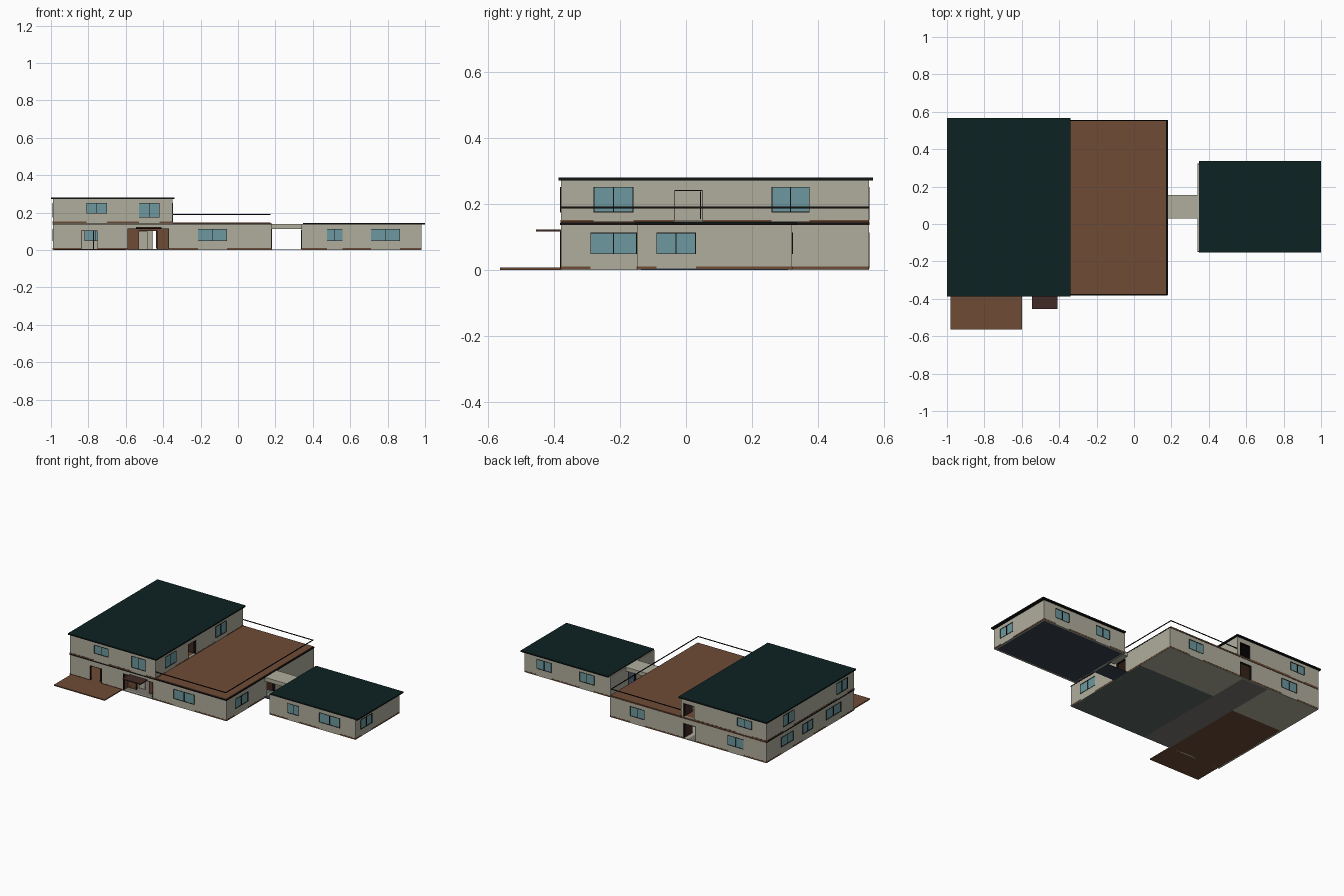
import bpy, bmesh

if "Cube" in bpy.data.objects:
    bpy.data.objects.remove(bpy.data.objects["Cube"])


def material(name, r, g, b):
    m = bpy.data.materials.new(name)
    m.use_nodes = True
    m.diffuse_color = (r, g, b, 1)
    bsdf = next(n for n in m.node_tree.nodes if n.type == "BSDF_PRINCIPLED")
    bsdf.inputs["Base Color"].default_value = (r, g, b, 1)
    bsdf.inputs["Roughness"].default_value = 0.8
    return m


PLASTER = material("plaster", .434, .423, .332)
ROOF = material("dark_green_roof", .004, .016, .016)
WOOD = material("brown_wood", .156, .069, .036)
DARK_WOOD = material("dark_brown_wood", .054, .023, .018)
GLASS = material("blue_glass", .15, .314, .342)
TRIM = material("black_trim", .007, .005, .005)
SLATE = material("slate_floor", .038, .054, .08)
GREEN_FLOOR = material("grey_green_floor", .102, .136, .122)
GREY_FLOOR = material("grey_floor", .191, .178, .159)

THICK = 0.012
FRAME = 0.004


def finish(name, bm, mat):
    mesh = bpy.data.meshes.new(name)
    bm.to_mesh(mesh)
    bm.free()
    mesh.materials.append(mat)
    ob = bpy.data.objects.new(name, mesh)
    bpy.context.collection.objects.link(ob)
    return ob


def add_box(bm, xs, ys, zs):
    verts = bmesh.ops.create_cube(bm, size=1)["verts"]
    for v in verts:
        v.co = [(lo + hi) / 2 + c * (hi - lo) for c, (lo, hi) in zip(v.co, (xs, ys, zs))]


def box(name, xs, ys, zs, mat):
    bm = bmesh.new()
    add_box(bm, xs, ys, zs)
    return finish(name, bm, mat)


def boxes(name, axis, pos, out, parts, mat):
    """Boxes on a wall: each part is (along range, depth range outwards, height range)."""
    bm = bmesh.new()
    for along, depth, zs in parts:
        d = sorted(pos + out * k for k in depth)
        add_box(bm, *((along, d, zs) if axis == "x" else (d, along, zs)))
    if parts:
        return finish(name, bm, mat)
    bm.free()


def wall(name, axis, pos, out, span, zs, windows=(), doors=(), mat=PLASTER, leaf=True):
    """Wall panel with real openings, glazing, frames, door leaves and a skirting strip."""
    holes = list(windows) + list(doors)
    cuts_a = sorted({*span, *[h[0] for h in holes], *[h[1] for h in holes]})
    cuts_z = sorted({*zs, *[h[2] for h in holes], *[h[3] for h in holes]})
    centre = pos - out * THICK / 2
    bm = bmesh.new()
    grid = {}
    for a in cuts_a:
        for z in cuts_z:
            grid[a, z] = bm.verts.new((a, centre, z) if axis == "x" else (centre, a, z))
    for a, b in zip(cuts_a, cuts_a[1:]):
        for z, t in zip(cuts_z, cuts_z[1:]):
            am, zm = (a + b) / 2, (z + t) / 2
            if not any(h[0] < am < h[1] and h[2] < zm < h[3] for h in holes):
                bm.faces.new([grid[k] for k in ((a, z), (b, z), (b, t), (a, t))])
    bmesh.ops.recalc_face_normals(bm, faces=bm.faces)
    solid = finish(name, bm, mat).modifiers.new("thickness", "SOLIDIFY")
    solid.thickness, solid.offset = THICK, 0

    deep = (-THICK - .001, .002)
    panes, frames, leaves, skirts = [], [], [], []
    for a, b, z, t in windows:
        panes.append(((a, b), (-.008, -.001), (z, t)))
        mid = (a + b) / 2
        frames += [((a, b), deep, (z, z + FRAME / 2)),
                   ((mid - .0015, mid + .0015), deep, (z, t))]
    for a, b, z, t in doors:
        leaves.append(((b - .008, b - .004), (-THICK - .07, -THICK), (z + .004, t - .004)))
    for a, b, z, t in holes:
        frames += [((a, b), deep, (t - FRAME / 2, t)),
                   ((a, a + FRAME / 2), deep, (z, t)), ((b - FRAME / 2, b), deep, (z, t))]
    start = span[0]
    for h in sorted(holes) + [(span[1], span[1])]:
        if h[0] > start:
            skirts.append(((start, h[0]), (-.002, .001), (zs[0] + .003, zs[0] + .01)))
        start = max(start, h[1])
    boxes(name + "_glass", axis, pos, out, panes, GLASS)
    boxes(name + "_frames", axis, pos, out, frames, TRIM)
    if leaf:
        boxes(name + "_door_leaf", axis, pos, out, leaves, DARK_WOOD)
    boxes(name + "_skirting", axis, pos, out, skirts, WOOD)


# Extents of the main block, its upper storey and the annex
W, M, E = -.99, -.35, .18
S, N = -.38, .555
AW, AE, AS, AN = .34, .98, -.148, .322
LOW, HIGH = (0, .14), (.142, .274)
SILL, HEAD = .048, .113
UP_SILL, UP_HEAD = .175, .252


def low(a, b):
    return a, b, SILL, HEAD


def up(a, b):
    return a, b, UP_SILL, UP_HEAD


# Ground floor walls
wall("front_lower_wall", "x", S, -1, (W, E), LOW, [low(-.215, -.06)],
     [(-.84, -.75, .005, .105)] + [(-.59, -.37, .005, .116)], leaf=False)
wall("back_lower_wall", "x", N, 1, (W, E), LOW, [low(-.08, .03), low(-.82, -.7)],
     [(-.46, -.37, .005, .105)])
wall("left_lower_wall", "y", E, 1, (S, N), LOW, [low(-.29, -.15)], [(.05, .135, .005, .108)])
wall("right_lower_wall", "y", W, -1, (S, N), LOW,
     [low(-.24, -.08), low(.06, .17), low(.27, .4)])

# Upper storey walls
wall("front_upper_wall", "x", S, -1, (W, M), HIGH,
     [(-.81, -.7, .195, UP_HEAD), up(-.53, -.42)])
wall("back_upper_wall", "x", N, 1, (W, M), HIGH, [(-.88, -.77, .195, UP_HEAD)],
     [(-.45, -.37, .15, .24)])
wall("left_upper_wall", "y", M, 1, (S, N), HIGH, [up(-.28, -.16), up(.26, .375)],
     [(-.035, .05, .15, .242)])
wall("right_upper_wall", "y", W, -1, (S, N), HIGH, [up(-.31, -.19), up(.26, .38)])

# Annex walls
wall("annex_front_wall", "x", AS, -1, (AW, AE), LOW, [low(.475, .56), low(.71, .865)])
wall("annex_back_wall", "x", AN, 1, (AW, AE), LOW, [low(.46, .57), low(.78, .89)])
wall("annex_left_wall", "y", AE, 1, (AS, AN), LOW, [low(-.09, .03)])
wall("annex_right_wall", "y", AW, -1, (AS, AN), LOW, [], [(.05, .135, .005, .108)])

# Recessed entrance with wooden lining, open door and canopy
DEPTH = S + .05
wall("entrance_back_panel", "x", DEPTH, -1, (-.6, -.36), (.005, .125), [],
     [(-.53, -.43, .005, .105)], WOOD)
for side, x in (("right", -.602), ("left", -.37)):
    box("entrance_lining_" + side, (x, x + .012), (S + THICK, DEPTH), (.005, .125), WOOD)
box("entrance_ceiling", (-.6, -.36), (S + THICK, DEPTH), (.117, .125), WOOD)
box("entrance_door", (-.528, -.485), (DEPTH + .03, DEPTH + .034), (.006, .1), PLASTER)
box("entrance_canopy", (-.545, -.41), (-.455, S + .01), (.116, .123), DARK_WOOD)
box("side_door_leaf", (-.774, -.769), (S + THICK, S + .08), (.006, .103), DARK_WOOD)

# Floors, with the wooden one running out to the front patio
FLOOR = (0, .005)
box("patio_and_wood_floor", (-.98, -.6), (-.565, .21), (0, .007), WOOD)
box("back_room_floor", (W + .002, -.6), (.21, N - .002), FLOOR, PLASTER)
box("hall_floor", (-.6, -.4), (S + .002, N - .002), FLOOR, GREY_FLOOR)
box("large_room_floor", (-.4, E - .002), (S + .002, .27), FLOOR, GREEN_FLOOR)
box("rear_room_floor", (-.4, E - .002), (.27, N - .002), FLOOR, PLASTER)
box("annex_floor", (AW, AE), (AS, AN), (-.0, .004), SLATE)

# Covered walkway between main block and annex
box("walkway_roof", (E - .005, AW + .005), (.03, .155), (.114, .14), PLASTER)
box("walkway_floor", (E, AW), (.03, .155), (0, .004), SLATE)

# Upper deck with dark edging and thin guard rail
box("deck", (W + .003, E - .006), (S + .003, N + .002), (.138, .147), WOOD)
EDGE = (.137, .1435)
box("deck_edge_front", (W, E), (S - .002, S + .003), EDGE, TRIM)
box("deck_edge_back", (W, E), (N - .003, N + .002), EDGE, TRIM)
box("deck_edge_left", (E - .005, E + .001), (S, N), EDGE, TRIM)
box("deck_edge_right", (W - .002, W + .003), (S, N), EDGE, TRIM)
RAIL = (.187, .192)
box("rail_front", (M, E - .006), (S + .002, S + .006), RAIL, TRIM)
box("rail_back", (M, E - .006), (N - .004, N), RAIL, TRIM)
box("rail_left", (E - .01, E - .006), (S + .002, N), RAIL, TRIM)


# Flat overhanging roofs with a black fascia
def flat_roof(name, xs, ys, z):
    box(name + "_fascia", xs, ys, (z, z + .006), TRIM)
    box(name, xs, ys, (z + .006, z + .009), ROOF)


flat_roof("main_roof", (-1, -.34), (-.387, .568), .272)
flat_roof("annex_roof", (AW + .007, 1), (-.153, .337), .137)
